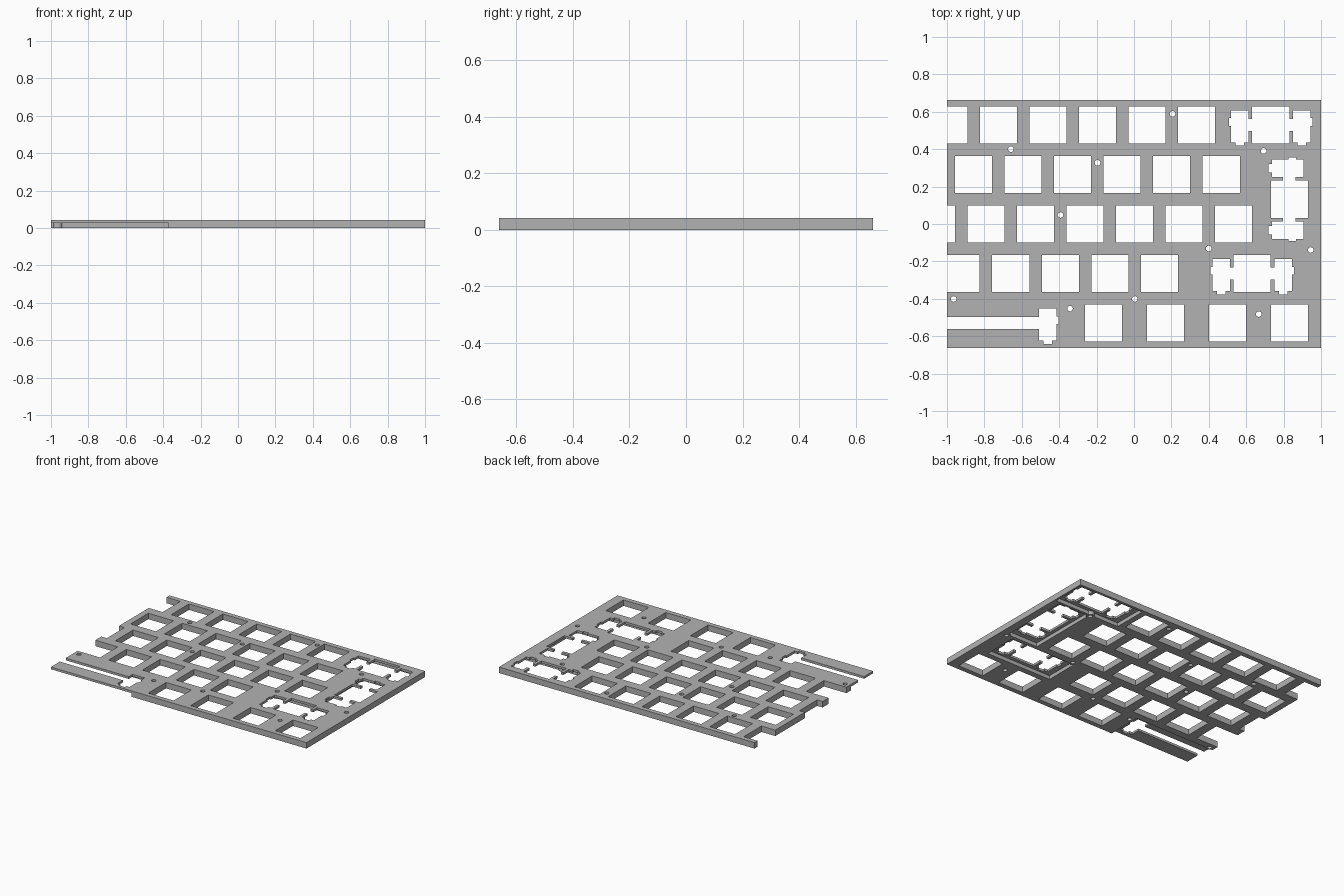
import bpy, bmesh
from mathutils import Matrix, Vector

if "Cube" in bpy.data.objects:
    bpy.data.objects.remove(bpy.data.objects["Cube"])

PITCH, EDGE, HALF_Y = 0.2648, 0.996, 0.6625   # key spacing, right key edge, half depth
THICK, POCKET_Z = 0.042, 0.026
KEY = 0.099                                    # half a switch opening


def add_box(bm, x0, x1, y0, y1, z0=-0.1, z1=0.1, frame=Matrix()):
    size = Matrix.Diagonal((x1 - x0, y1 - y0, z1 - z0, 1))
    place = Matrix.Translation(((x0 + x1) / 2, (y0 + y1) / 2, (z0 + z1) / 2))
    bmesh.ops.create_cube(bm, size=1, matrix=frame @ place @ size)


def add_cylinder(bm, x, y, radius):
    bmesh.ops.create_cone(bm, cap_ends=True, segments=24, radius1=radius, radius2=radius,
                          depth=0.3, matrix=Matrix.Translation((x, y, 0)))


def make_object(name, bm):
    mesh = bpy.data.meshes.new(name)
    bm.to_mesh(mesh)
    bm.free()
    obj = bpy.data.objects.new(name, mesh)
    bpy.context.collection.objects.link(obj)
    return obj


def cut(target, cutter):
    cutter.hide_render = True
    mod = target.modifiers.new("cut", 'BOOLEAN')
    mod.operation, mod.solver, mod.object = 'DIFFERENCE', 'EXACT', cutter
    bpy.context.view_layer.objects.active = target
    bpy.ops.object.modifier_apply(modifier=mod.name)
    bpy.data.objects.remove(cutter)


def key_x(k):
    return EDGE - k * PITCH


# Plate slab
bm = bmesh.new()
add_box(bm, -1, 1, -HALF_Y, HALF_Y, 0, THICK)
plate = make_object("switch_plate", bm)

# Rows of keys, in key units from the right edge
rows = [
    [2.5 + i for i in range(6)],
    [2 + i for i in range(6)],
    [1.75 + i for i in range(7)],
    [3.25 + i for i in range(5)],
    [0.625, 1.875, 3.125, 4.375],
]

# Wide keys: frame, stabiliser offset, pocket front limit
wide = [
    (Matrix.Translation((key_x(1), 2 * PITCH, 0)), 0.166, -0.125),
    (Matrix.Translation((key_x(0.625), PITCH / 2, 0)) @ Matrix.Rotation(-1.5707963, 4, 'Z'), 0.166, -0.125),
    (Matrix.Translation((key_x(1.375), -PITCH, 0)), 0.166, -0.125),
    (Matrix.Translation((key_x(8.125), -2 * PITCH, 0)), 0.695, -0.2),
]

screws = [(0.206, 0.589), (-0.658, 0.4), (-0.195, 0.327), (0.693, 0.391),
          (-0.393, 0.048), (0.399, -0.131), (0.945, -0.139), (-0.964, -0.401),
          (-0.342, -0.452), (0.005, -0.401), (0.667, -0.482)]

# Underside pockets around the wide keys, leaving round screw bosses
for frame, span, front in wide:
    bm = bmesh.new()
    add_box(bm, -span - 0.09, span + 0.09, front, 0.115, -0.05, POCKET_Z, frame)
    pocket = make_object("pocket_cutter", bm)
    bm = bmesh.new()
    for x, y in screws:
        add_cylinder(bm, x, y, 0.027)
    cut(pocket, make_object("boss_cutter", bm))
    cut(plate, pocket)

# Switch openings and stabiliser bodies
bm = bmesh.new()
for row, keys in enumerate(rows):
    y = (2 - row) * PITCH
    for k in keys:
        add_box(bm, key_x(k) - KEY, key_x(k) + KEY, y - KEY, y + KEY)
for frame, span, front in wide:
    add_box(bm, -KEY, KEY, -KEY, KEY, frame=frame)
    for s in (-span, span):
        add_box(bm, s - 0.047, s + 0.047, -0.094, 0.077, frame=frame)
cut(plate, make_object("opening_cutter", bm))

# Stabiliser nubs on the outer side and toward the front
bm = bmesh.new()
for frame, span, front in wide:
    for side in (-1, 1):
        s = side * span
        a, b = sorted((s + side * 0.03, s + side * 0.058))
        add_box(bm, a, b, -0.005, 0.036, frame=frame)
        add_box(bm, s - 0.023, s + 0.023, -0.111, -0.06, frame=frame)
cut(plate, make_object("nub_cutter", bm))

# Wire slots joining the stabilisers
bm = bmesh.new()
for frame, span, front in wide:
    add_box(bm, -span, span, -0.033, 0.033, frame=frame)
cut(plate, make_object("slot_cutter", bm))

# Screw holes
bm = bmesh.new()
for x, y in screws:
    add_cylinder(bm, x, y, 0.015)
cut(plate, make_object("screw_cutter", bm))

# Grey material
grey = bpy.data.materials.new("plain grey")
grey.use_nodes = True
colour = (0.45, 0.45, 0.45, 1)
grey.diffuse_color = colour
grey.node_tree.nodes["Principled BSDF"].inputs["Base Color"].default_value = colour
plate.data.materials.clear()
plate.data.materials.append(grey)
for face in plate.data.polygons:
    face.material_index = 0
    face.use_smooth = False
